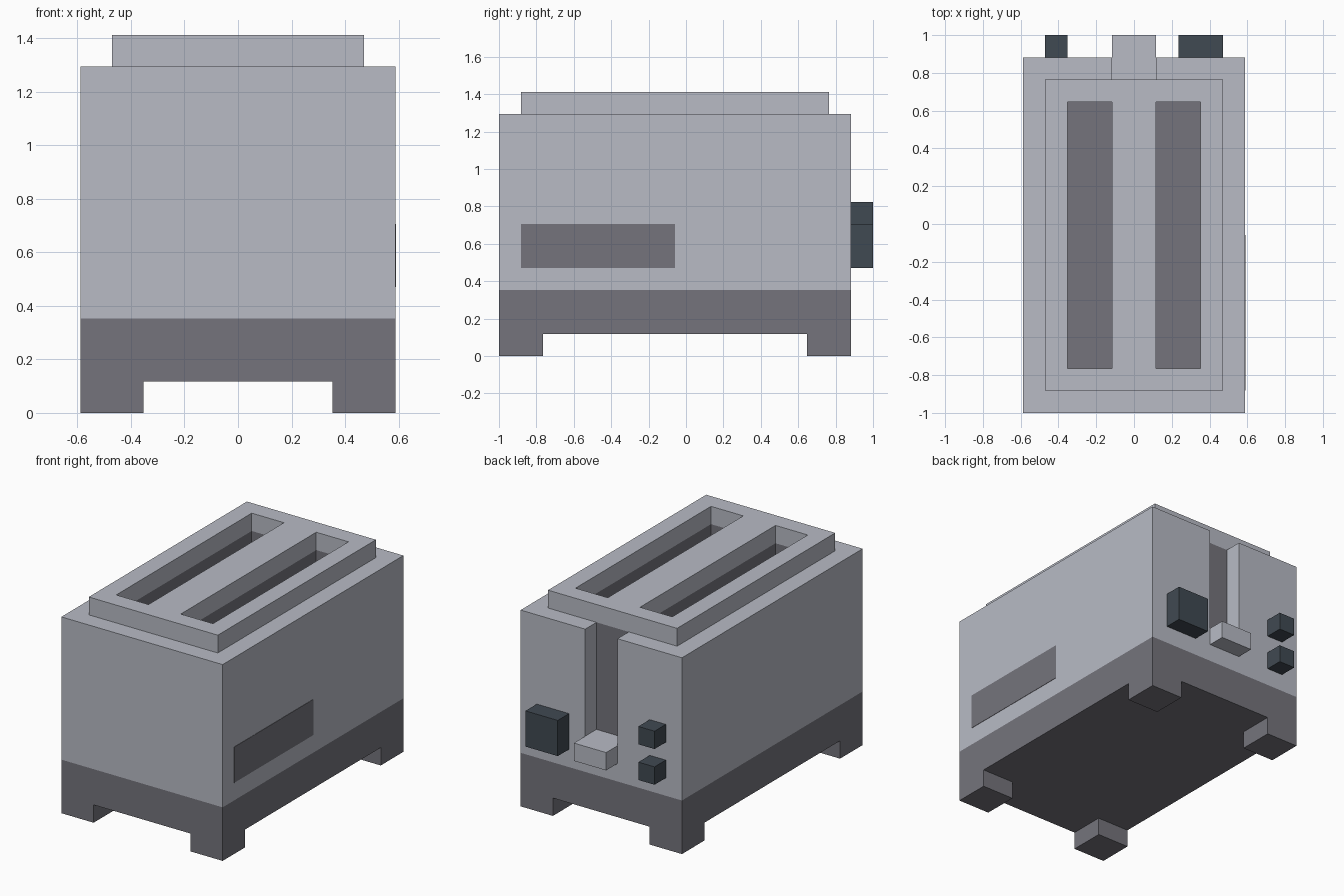
import bpy

if "Cube" in bpy.data.objects:
    bpy.data.objects.remove(bpy.data.objects["Cube"])

U = 2 / 17  # the model sits on a grid of 17 units along its longest side


def material(name, color):
    m = bpy.data.materials.new(name)
    m.diffuse_color = (*color, 1)
    m.use_nodes = True
    m.node_tree.nodes["Principled BSDF"].inputs["Base Color"].default_value = m.diffuse_color
    return m


SILVER = material("silver_grey", (0.479, 0.497, 0.558))
DARK = material("dark_grey", (0.178, 0.175, 0.202))
SLATE = material("slate_black", (0.051, 0.067, 0.084))


def box(name, x, y, z, mat):
    """Box from (min, max) ranges in grid units; y is counted from the middle."""
    lo, hi = zip(x, y, z)
    mesh = bpy.data.meshes.new(name)
    pts = [(a * U, b * U, c * U) for a in (lo[0], hi[0])
           for b in (lo[1], hi[1]) for c in (lo[2], hi[2])]
    mesh.from_pydata(pts, [], [(0, 1, 3, 2), (4, 6, 7, 5), (0, 4, 5, 1),
                               (2, 3, 7, 6), (0, 2, 6, 4), (1, 5, 7, 3)])
    mesh.materials.append(mat)
    ob = bpy.data.objects.new(name, mesh)
    bpy.context.collection.objects.link(ob)
    return ob


def cut(target, x, y, z):
    """Subtract a box from the target."""
    cutter = box("cutter", x, y, z, SILVER)
    cutter.hide_render = True
    mod = target.modifiers.new("cut", 'BOOLEAN')
    mod.operation, mod.solver, mod.object = 'DIFFERENCE', 'EXACT', cutter
    bpy.context.view_layer.objects.active = target
    bpy.ops.object.modifier_apply(modifier=mod.name)
    bpy.data.objects.remove(cutter)


# Base slab and four feet
box("base", (-5, 5), (-8.5, 7.5), (1, 3), DARK)
for side, x in (("left", (-5, -3)), ("right", (3, 5))):
    for end, y in (("front", (-8.5, -6.5)), ("back", (5.5, 7.5))):
        box(f"{end}_{side}_foot", x, y, (0, 1), DARK)

# Housing and raised top, with two bread slots through both
body = box("body", (-5, 5), (-8.5, 7.5), (3, 11), SILVER)
rim = box("top_rim", (-4, 4), (-7.5, 6.5), (11, 12), SILVER)
for x in ((-3, -1), (1, 3)):
    cut(body, x, (-6.5, 5.5), (6, 13))
    cut(rim, x, (-6.5, 5.5), (10, 13))

# Lever channel in the back
cut(body, (-1, 1), (6.5, 9), (4, 13))

# Dark slot interiors and channel back wall
body.data.materials.append(DARK)
for p in body.data.polygons:
    c = p.center / U
    if abs(c.x) < 3.1 and -6.6 < c.y < 6.6 and c.z < 10.9:
        p.material_index = 1

# Lever and controls
box("lever", (-1, 1), (6.5, 8.5), (4, 5), SILVER)
box("dial", (2, 4), (7.5, 8.5), (4, 6), SLATE)
box("lower_button", (-4, -3), (7.5, 8.5), (4, 5), SLATE)
box("upper_button", (-4, -3), (7.5, 8.5), (6, 7), SLATE)

# Dark panel on the right side
box("side_panel", (4.98, 5.02), (-7.5, -0.5), (4, 6), DARK)
